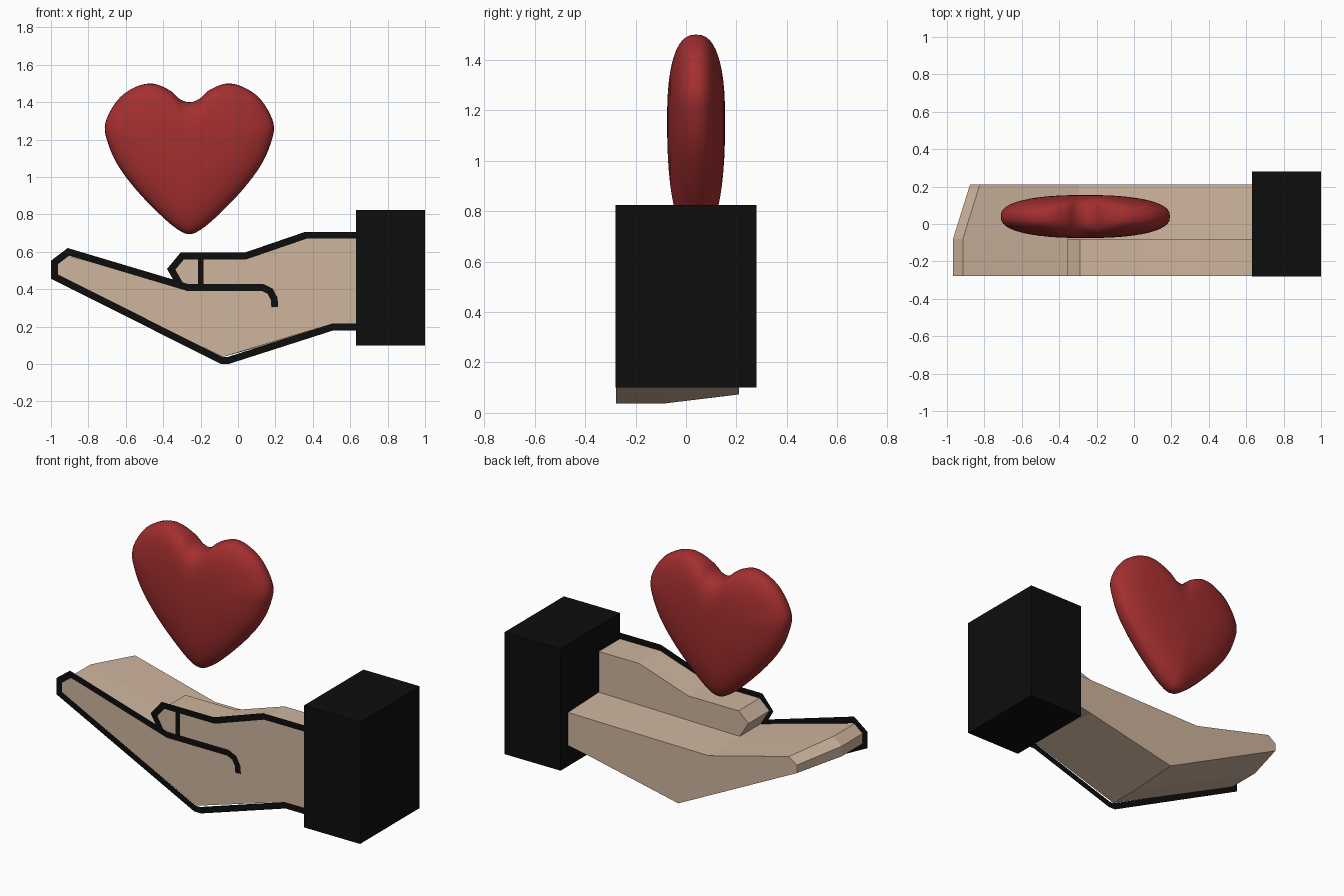
import bpy, bmesh, math
from mathutils import Vector
from mathutils.geometry import interpolate_bezier

cube = bpy.data.objects.get("Cube")
if cube:
    bpy.data.objects.remove(cube)


def material(name, color):
    mat = bpy.data.materials.new(name)
    mat.use_nodes = True
    mat.diffuse_color = (*color, 1)
    mat.node_tree.nodes["Principled BSDF"].inputs["Base Color"].default_value = (*color, 1)
    return mat


SKIN = material("skin_beige", (0.62, 0.46, 0.34))
BLACK = material("ink_black", (0.004, 0.004, 0.004))
RED = material("heart_red", (0.37, 0.028, 0.029))


def finish(bm, name, mat):
    bmesh.ops.recalc_face_normals(bm, faces=bm.faces)
    mesh = bpy.data.meshes.new(name)
    bm.to_mesh(mesh)
    bm.free()
    mesh.materials.append(mat)
    obj = bpy.data.objects.new(name, mesh)
    bpy.context.collection.objects.link(obj)
    return obj


def bridge(bm, a, b):
    n = len(a)
    for i in range(n):
        j = (i + 1) % n
        bm.faces.new((a[i], a[j], b[j], b[i]))


def loft(name, sections, mat):
    """Join x/z outlines placed at successive y positions, capped at both ends."""
    bm = bmesh.new()
    rings = [[bm.verts.new((x, y, z)) for x, z in pts] for y, pts in sections]
    for a, b in zip(rings, rings[1:]):
        bridge(bm, a, b)
    bm.faces.new(rings[0])
    bm.faces.new(rings[-1])
    return finish(bm, name, mat)


def ribbon(name, path, y=-0.28, width=0.037):
    """Flat mitred ink stroke following an x/z path."""
    pts = [Vector(p) for p in path]
    dirs = [(b - a).normalized() for a, b in zip(pts, pts[1:])]
    bm = bmesh.new()
    previous = None
    for i, p in enumerate(pts):
        d0, d1 = dirs[max(i - 1, 0)], dirs[min(i, len(dirs) - 1)]
        n0, n1 = Vector((-d0.y, d0.x)), Vector((-d1.y, d1.x))
        miter = (n0 + n1).normalized()
        miter *= width / 2 / miter.dot(n1)
        pair = [bm.verts.new((q.x, y, q.y)) for q in (p + miter, p - miter)]
        if previous:
            bm.faces.new((previous[0], previous[1], pair[1], pair[0]))
        previous = pair
    return finish(bm, name, BLACK)


# Sleeve cuff
cuff = [(0.63, 0.10), (1, 0.10), (1, 0.825), (0.63, 0.825)]
loft("sleeve", [(-0.28, cuff), (0.28, cuff)], BLACK)

# Palm and fingers, tapering towards the back edge
front = [(0.64, 0.43), (-0.30, 0.415), (-0.915, 0.58), (-0.968, 0.535),
         (-0.968, 0.475), (-0.08, 0.038), (0.50, 0.215), (0.64, 0.215)]
back = [(0.64, 0.42), (-0.295, 0.41), (-0.825, 0.547), (-0.877, 0.51),
        (-0.877, 0.462), (-0.096, 0.073), (0.50, 0.20), (0.64, 0.225)]
loft("palm_and_fingers", [(-0.278, front), (-0.08, front), (0.21, back)], SKIN)

# Thumb standing along the front edge
thumb = [(0.64, 0.40), (-0.295, 0.41), (-0.355, 0.507), (-0.29, 0.565),
         (0.04, 0.565), (0.364, 0.672), (0.64, 0.672)]
loft("thumb", [(-0.278, thumb), (-0.08, thumb)], SKIN)

# Ink outlines on the front
ribbon("thumb_outline", [(0.64, 0.689), (0.364, 0.689), (0.04, 0.578), (-0.298, 0.578),
                         (-0.357, 0.507), (-0.305, 0.415)])
ribbon("hand_outline", [(0.197, 0.305), (0.193, 0.35), (0.172, 0.39), (0.13, 0.41),
                        (-0.27, 0.41), (-0.907, 0.60), (-0.982, 0.543), (-0.982, 0.468),
                        (-0.088, 0.02), (-0.05, 0.02), (0.505, 0.198), (0.64, 0.198)])
ribbon("thumb_joint_line", [(-0.20, 0.41), (-0.20, 0.578)], width=0.03)

# Heart: half outline from notch to tip, mirrored and smoothed
half = [(0, 1.40), (0.053, 1.418), (0.107, 1.465), (0.20, 1.50), (0.295, 1.478),
        (0.385, 1.41), (0.45, 1.286), (0.433, 1.174), (0.374, 1.05), (0.267, 0.912),
        (0.134, 0.778), (0.053, 0.714), (0, 0.695)]
loop = [Vector(p) for p in half] + [Vector((-x, z)) for x, z in half[-2:0:-1]]
outline = []
n = len(loop)
for i in range(n):
    p0, p1, p2, p3 = (loop[(i + k) % n] for k in (-1, 0, 1, 2))
    outline += interpolate_bezier(p1, p1 + (p2 - p0) / 6, p2 - (p3 - p1) / 6, p2, 6)[:-1]

# Heart: rings shrink towards a central axis as the puffy sides close
bm = bmesh.new()
centre = Vector((0, 1.16))
steps = 12
rings = []
for k in range(-steps + 1, steps):
    t = math.pi / 2 * k / steps
    s = math.cos(t) ** 0.8
    y = 0.04 + 0.115 * math.copysign(abs(math.sin(t)) ** 0.8, t)
    ring = []
    for p in outline:
        d = p - centre
        r = d.length * (0.5 + 0.5 * s) + 0.38 * (0.5 - 0.5 * s)
        q = centre + d.normalized() * r * s
        ring.append(bm.verts.new((q.x - 0.26, y, q.y)))
    rings.append(ring)
for a, b in zip(rings, rings[1:]):
    bridge(bm, a, b)
for ring, y in ((rings[0], -0.075), (rings[-1], 0.155)):
    pole = bm.verts.new((-0.26, y, centre.y))
    for i in range(len(ring)):
        bm.faces.new((ring[i], ring[(i + 1) % len(ring)], pole))
heart = finish(bm, "heart", RED)
heart.data.polygons.foreach_set("use_smooth", [True] * len(heart.data.polygons))
